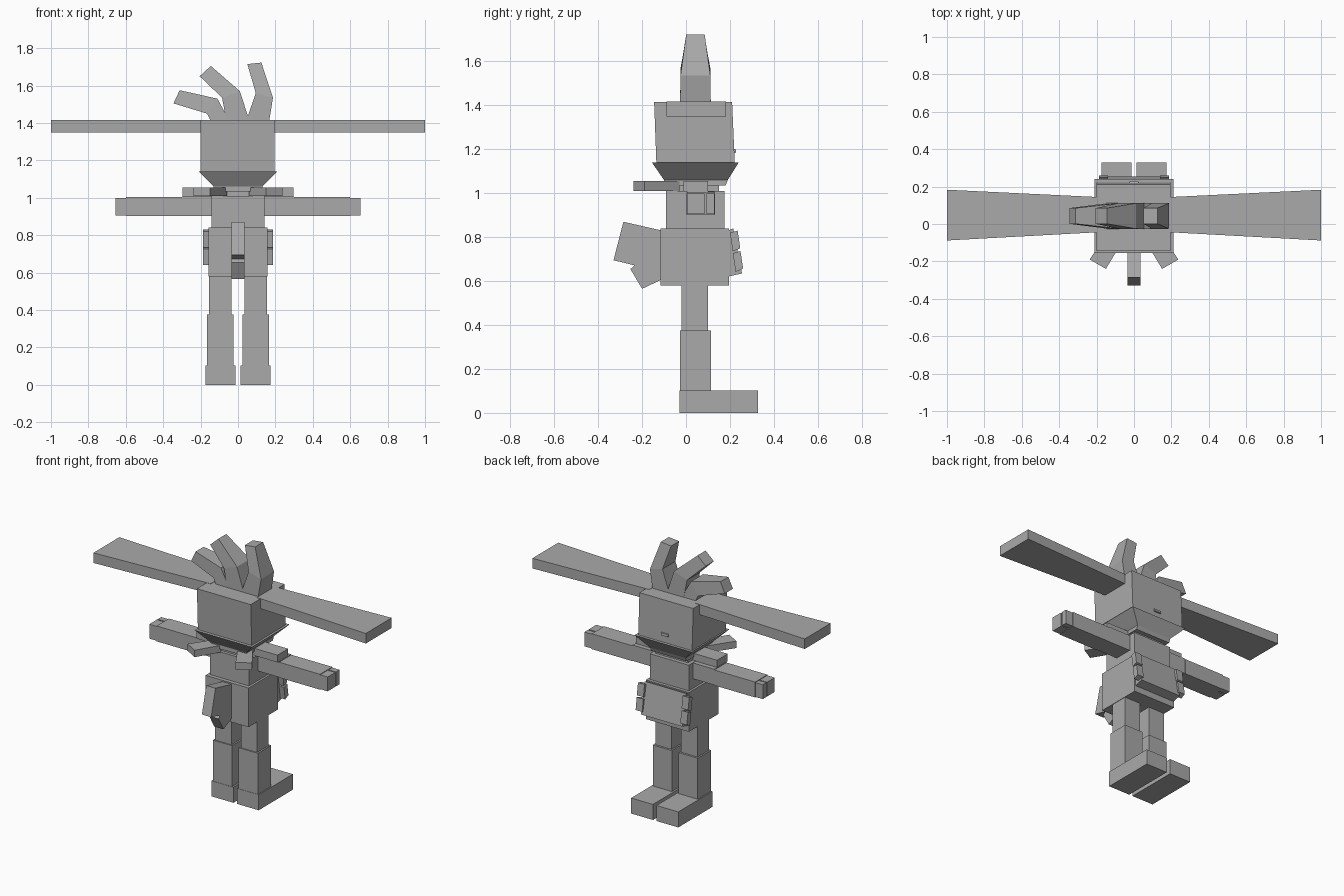
import bpy, bmesh
from mathutils import Vector

if "Cube" in bpy.data.objects:
    bpy.data.objects.remove(bpy.data.objects["Cube"])

grey = bpy.data.materials.new("plain grey")
grey.use_nodes = True
COLOUR = (0.4, 0.4, 0.4, 1)
grey.diffuse_color = COLOUR
grey.node_tree.nodes["Principled BSDF"].inputs["Base Color"].default_value = COLOUR


def loft(name, rings):
    """Closed solid from a list of matching rings of points."""
    bm = bmesh.new()
    loops = [[bm.verts.new(p) for p in ring] for ring in rings]
    n = len(loops[0])
    for a, b in zip(loops, loops[1:]):
        for i in range(n):
            j = (i + 1) % n
            bm.faces.new((a[i], a[j], b[j], b[i]))
    bm.faces.new(loops[0][::-1])
    bm.faces.new(loops[-1])
    bmesh.ops.recalc_face_normals(bm, faces=bm.faces)
    mesh = bpy.data.meshes.new(name)
    bm.to_mesh(mesh)
    bm.free()
    mesh.materials.append(grey)
    obj = bpy.data.objects.new(name, mesh)
    bpy.context.collection.objects.link(obj)
    return obj


def rect(x, y, z):
    return [(x[0], y[0], z), (x[1], y[0], z), (x[1], y[1], z), (x[0], y[1], z)]


def box(name, x, y, z):
    return loft(name, [rect(x, y, z[0]), rect(x, y, z[1])])


def side_prism(name, x, profile):
    """Extrude a (y, z) profile along x."""
    return loft(name, [[(px, y, z) for y, z in profile] for px in x])


def mirrored(obj):
    obj.modifiers.new("Mirror", 'MIRROR').use_axis[0] = True
    return obj


# Head and jaw
loft("head", [rect((-.2, .195), (-.135, .222), 1.14), rect((-.2, .195), (-.145, .21), 1.415)])
loft("jaw", [rect((-.13, .13), (-.1, .18), 1.035), rect((-.13, .13), (-.1, .19), 1.06),
             rect((-.21, .21), (-.155, .24), 1.14)])
side_prism("nose", (-.025, .025), [(.21, 1.18), (.228, 1.185), (.226, 1.2), (.21, 1.205)])

# Long flat ears
mirrored(loft("ear", [[(x, a, 1.35), (x, b, 1.35), (x, b, 1.417), (x, a, 1.417)]
                      for x, a, b in ((.17, -.043, .143), (1, -.088, .183))]))


# Curved hair tufts: each row is left (x, z), right (x, z), half depth
def tuft(name, rows):
    loft(name, [[(a[0], .043 - d, a[1]), (b[0], .043 - d, b[1]),
                 (b[0], .043 + d, b[1]), (a[0], .043 + d, a[1])] for a, b, d in rows])


tuft("hair_left", [((.04, 1.4), (.165, 1.4), .07), ((.095, 1.56), (.187, 1.535), .068),
                   ((.05, 1.715), (.125, 1.723), .042)])
tuft("hair_middle", [((-.06, 1.4), (.065, 1.4), .07), ((-.085, 1.535), (.01, 1.57), .068),
                     ((-.205, 1.65), (-.145, 1.705), .042)])
tuft("hair_right", [((-.14, 1.4), (-.04, 1.4), .07), ((-.165, 1.45), (-.11, 1.53), .065),
                    ((-.345, 1.505), (-.312, 1.575), .042)])

# Collar with diagonal scarf ends and shoulder pads
box("collar", (-.12, .12), (-.07, .15), (1, 1.04))
spike = [(.06, -.09), (.13, -.03), (.237, -.19), (.15, -.24)]
mirrored(loft("scarf_end", [[(x, y, z) for x, y in spike] for z in (1.01, 1.056)]))
mirrored(box("shoulder_pad", (.1, .298), (-.012, .1), (1.008, 1.056)))

# Torso and belly
box("chest", (-.143, .143), (-.09, .175), (.82, 1.01))
box("belly", (-.158, .158), (-.115, .195), (.58, .84))

# Arms with split hands
mirrored(box("upper_arm", (.13, .3), (.005, .13), (.903, 1.008)))
mirrored(box("forearm", (.3, .6), (.003, .132), (.902, 1.004)))
for name, y in (("fingers", (.005, .085)), ("thumb", (.093, .13))):
    mirrored(box(name, (.595, .655), y, (.905, 1)))

# Belly plate with side clasps
side_prism("belly_plate", (-.152, .152),
           [(.19, .83), (.215, .84), (.255, .635), (.19, .62)])
for i in range(2):
    dy, dz = .013 * i, -.093 * i
    profile = [(.2, .82), (.235, .83), (.247, .75), (.213, .735)]
    mirrored(side_prism("clasp", (.14, .188), [(y + dy, z + dz) for y, z in profile]))

# Tail
side_prism("tail", (-.034, .034),
           [(-.1, .828), (-.285, .87), (-.33, .695), (-.235, .672), (-.253, .655),
            (-.2, .565), (-.1, .612)])

# Legs and feet
mirrored(box("thigh", (.035, .155), (-.02, .1), (.36, .6)))
mirrored(box("shin", (.025, .165), (-.028, .113), (.09, .375)))
mirrored(box("foot", (.013, .173), (-.03, .328), (0, .103)))
